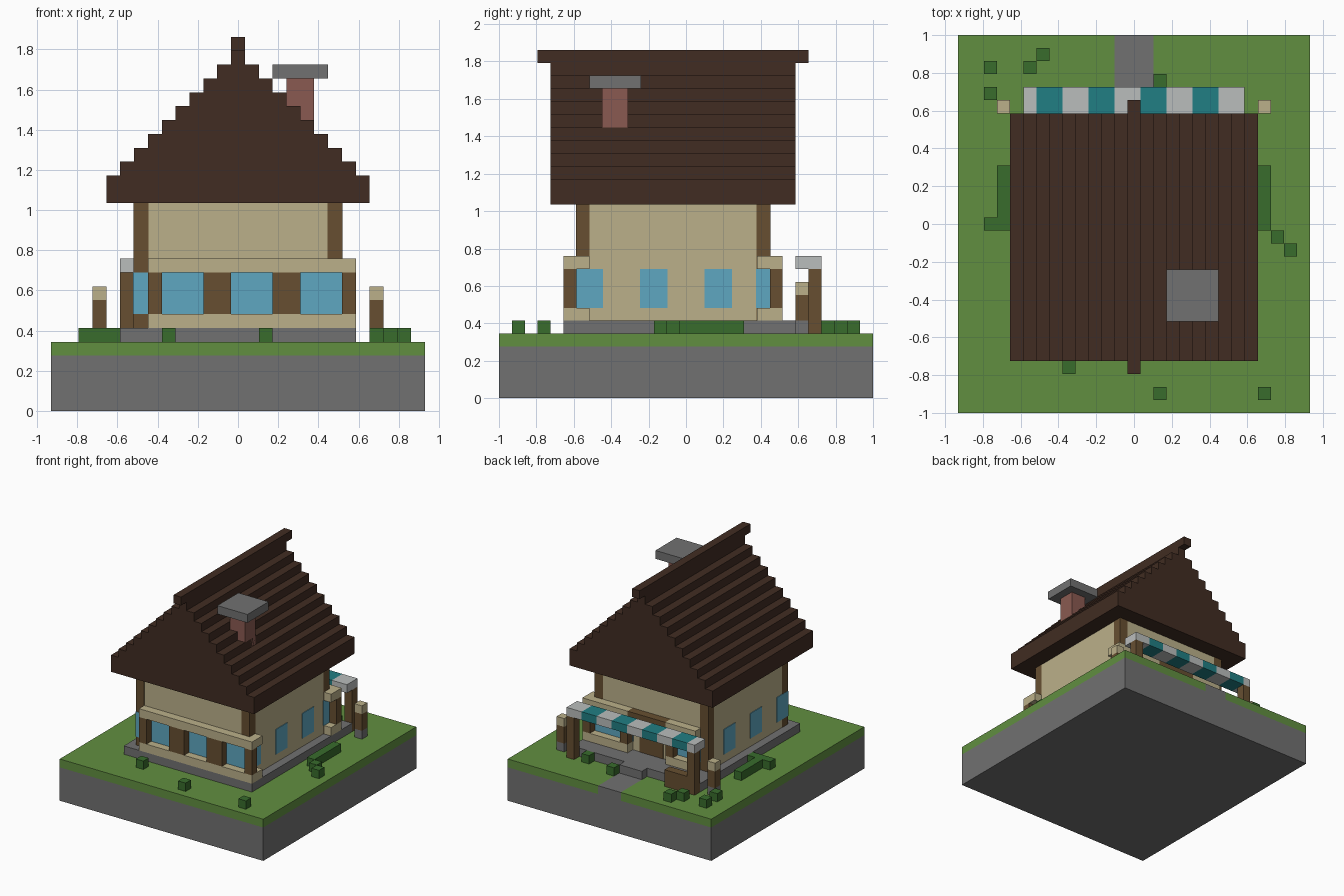
import bpy, bmesh
from mathutils import Vector

old = bpy.data.objects.get("Cube")
if old:
    bpy.data.objects.remove(old, do_unlink=True)

V = 2 / 29                      # size of one block
MID = Vector((13.5, 14.5, 0))   # middle of the block grid
PROUD = 0.07                    # inlay thickness, in blocks


def material(name, r, g, b):
    lin = [((c / 255 + 0.055) / 1.055) ** 2.4 for c in (r, g, b)] + [1]
    m = bpy.data.materials.new(name)
    m.use_nodes = True
    m.diffuse_color = lin
    bsdf = next(n for n in m.node_tree.nodes if n.type == 'BSDF_PRINCIPLED')
    bsdf.inputs["Base Color"].default_value = lin
    return m


grass = material("grass_green", 97, 143, 64)
leaf = material("leaf_green", 56, 108, 44)
stone = material("stone_grey", 113, 113, 113)
plaster = material("cream_plaster", 187, 176, 138)
timber = material("timber_brown", 103, 79, 49)
shingle = material("dark_roof_brown", 65, 44, 34)
glass = material("window_blue", 95, 167, 193)
teal = material("awning_teal", 33, 126, 131)
white = material("awning_white", 186, 189, 188)
brick = material("brick_red", 138, 90, 81)


def finish(name, bm, mat):
    bmesh.ops.recalc_face_normals(bm, faces=bm.faces)
    me = bpy.data.meshes.new(name)
    bm.to_mesh(me)
    bm.free()
    me.materials.append(mat)
    ob = bpy.data.objects.new(name, me)
    bpy.context.collection.objects.link(ob)
    return ob


def boxes(name, mat, *spans, grow=0):
    """One object from block spans (x0, x1, y0, y1, z0, z1)."""
    bm = bmesh.new()
    for x0, x1, y0, y1, z0, z1 in spans:
        verts = bmesh.ops.create_cube(bm, size=1)["verts"]
        size = Vector((x1 - x0 + 2 * grow, y1 - y0 + 2 * grow, z1 - z0))
        centre = Vector((x0 + x1, y0 + y1, z0 + z1)) / 2 - MID
        for v in verts:
            v.co = (v.co * size + centre) * V
    return finish(name, bm, mat)


# Ground with a path at the back
boxes("base_slab", stone, (0, 27, 0, 29, 0, 4))
boxes("lawn", grass, (0, 27, 0, 25, 4, 5), (0, 12, 25, 29, 4, 5), (15, 27, 25, 29, 4, 5))
boxes("path", stone, (12, 15, 25, 29, 4, 5))
boxes("foundation", stone, (5, 22, 5, 24, 5, 6))
boxes("door_step", stone, (12, 15, 24, 25, 5, 6))

# House body with corner posts
boxes("walls", plaster, (6, 21, 6, 21, 6, 15))
boxes("corner_posts", timber,
      *[(x, x + 1, y, y + 1, 6, 15) for x in (6, 20) for y in (6, 20)], grow=PROUD / 2)

# Windows: front band wrapping the corners, side panes, back panes
boxes("front_window_band", glass, (6, 21, 6, 8, 7, 10), grow=PROUD)
boxes("side_windows", glass,
      *[(6, 21, y, y + 2, 7, 10) for y in (11, 16)], grow=PROUD)
boxes("back_windows", glass, (16, 21, 20, 21, 7, 10), (7, 11, 20, 21, 7, 10), grow=PROUD)

# Front bay: sill, cap and pillars
boxes("front_bay_sill", plaster, (7, 22, 5, 7, 6, 7))
boxes("front_bay_cap", plaster, (7, 22, 5, 7, 10, 11))
boxes("front_bay_pillars", timber,
      *[(x0, x1, 5, 6, 7, 10) for x0, x1 in ((7, 8), (11, 13), (16, 18), (21, 22))])

# Back bays either side of the door
for side, x0, x1 in (("left", 16, 22), ("right", 7, 11)):
    boxes(side + "_back_bay_sill", plaster, (x0, x1, 20, 22, 6, 7))
    boxes(side + "_back_bay_cap", plaster, (x0, x1, 20, 22, 10, 11))
    boxes(side + "_back_bay_pillars", timber,
          (x0, x0 + 1, 21, 22, 7, 10), (x1 - 1, x1, 21, 22, 7, 10))
boxes("door", timber, (12, 15, 20, 21, 6, 10), grow=PROUD)
boxes("door_lintel", timber, (11, 16, 21, 22, 10, 11))

# Stepped roof: half profile mirrored, then extruded along the ridge
half = [(9.5, 15), (9.5, 17)]
for n in range(8):
    half += [(8.5 - n, 17 + n), (8.5 - n, 18 + n)]
half += [(0.5, 25), (0.5, 26)]
outline = half + [(-x, z) for x, z in reversed(half)]
bm = bmesh.new()
gable = bm.faces.new([bm.verts.new((x * V, (4 - MID.y) * V, z * V)) for x, z in outline])
ext = bmesh.ops.extrude_face_region(bm, geom=[gable])
bmesh.ops.translate(bm, vec=(0, 19 * V, 0),
                    verts=[g for g in ext["geom"] if isinstance(g, bmesh.types.BMVert)])
if not any(len(f.verts) == len(outline) and f.calc_center_median().y < 0 for f in bm.faces):
    bm.faces.new([v for v in bm.verts][:len(outline)])
finish("roof", bm, shingle)
boxes("ridge_beam", shingle, (13, 14, 3, 24, 26, 27))

# Chimney
boxes("chimney", brick, (17, 19, 8, 10, 18, 24))
boxes("chimney_cap", stone, (16, 20, 7, 11, 24, 25))

# Striped awning on posts, with a low rail
boxes("awning_white_stripes", white, (5, 6, 23, 25, 10, 11),
      *[(x, x + 2, 23, 25, 10, 11) for x in range(8, 22, 4)])
boxes("awning_teal_stripes", teal,
      *[(x, x + 2, 23, 25, 10, 11) for x in range(6, 20, 4)])
boxes("awning_posts", timber, *[(x, x + 1, 24, 25, 5, 10) for x in (5, 21)])
boxes("porch_rail", timber, (6, 9, 24, 25, 5, 7))

# Lamp posts
for side, x in (("right", 3), ("left", 23)):
    boxes(side + "_lamp_foot", stone, (x, x + 1, 23, 24, 5, 6))
    boxes(side + "_lamp_post", timber, (x, x + 1, 23, 24, 6, 8))
    boxes(side + "_lamp_head", plaster, (x, x + 1, 23, 24, 8, 9))

# Hedges and small bushes
boxes("hedges", leaf, (3, 4, 14, 19, 5, 6), (23, 24, 14, 19, 5, 6))
spots = [(2, 14), (4, 14), (24, 13), (25, 12), (8, 3), (15, 1), (23, 1),
         (6, 27), (5, 26), (2, 26), (2, 24), (15, 25), (19, 24)]
boxes("bushes", leaf, *[(x, x + 1, y, y + 1, 5, 6) for x, y in spots])
